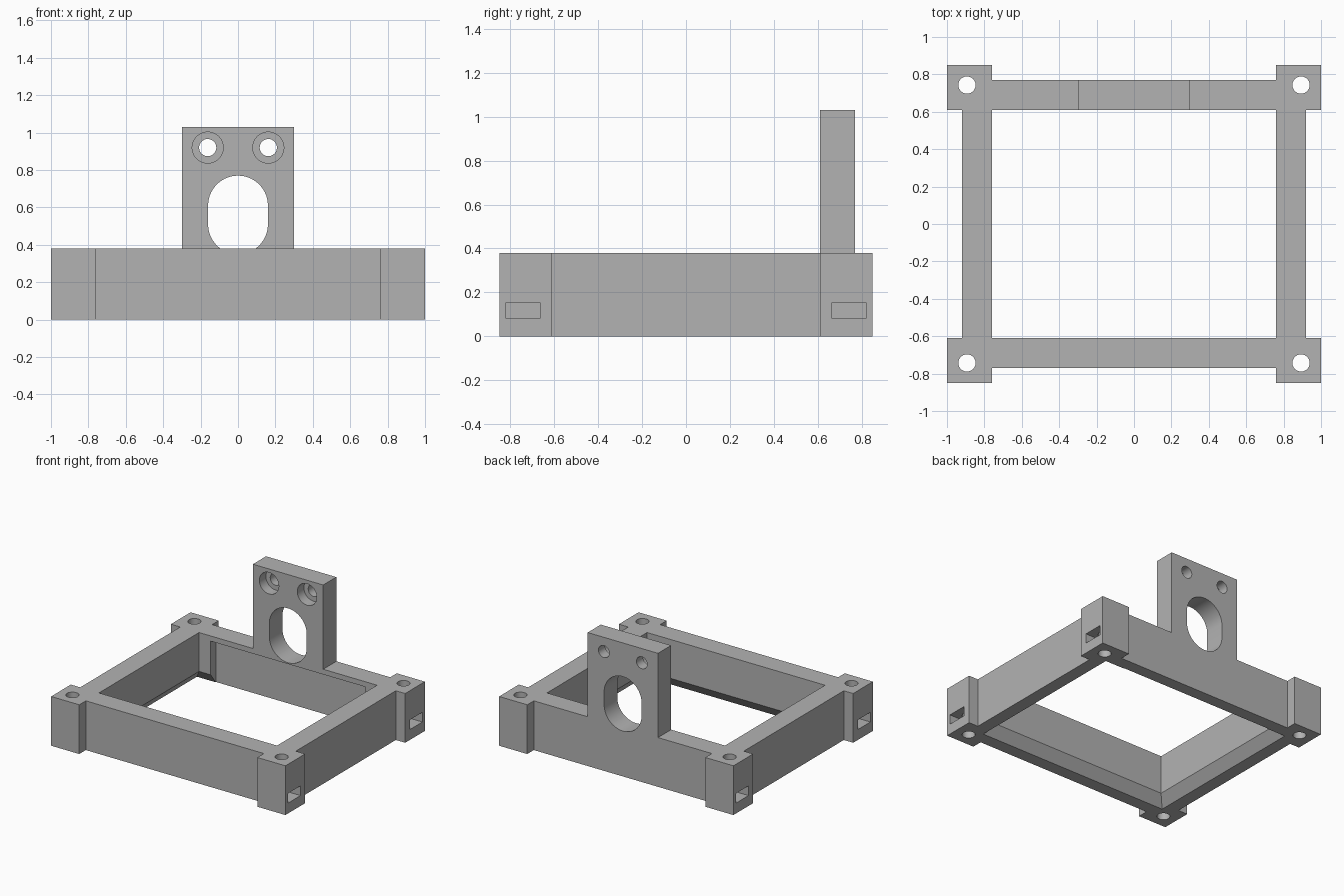
import bpy, bmesh, math

if "Cube" in bpy.data.objects:
    bpy.data.objects.remove(bpy.data.objects["Cube"], do_unlink=True)

grey = bpy.data.materials.new("light_grey")
grey.use_nodes = True
colour = (0.45, 0.45, 0.45, 1)
grey.diffuse_color = colour
grey.node_tree.nodes["Principled BSDF"].inputs["Base Color"].default_value = colour


def loft(name, start, end):
    """Closed solid between two matching loops of points."""
    bm = bmesh.new()
    a = [bm.verts.new(p) for p in start]
    b = [bm.verts.new(p) for p in end]
    bm.faces.new(a)
    bm.faces.new(b)
    for i in range(len(a)):
        j = (i + 1) % len(a)
        bm.faces.new((a[i], a[j], b[j], b[i]))
    bmesh.ops.recalc_face_normals(bm, faces=bm.faces)
    mesh = bpy.data.meshes.new(name)
    bm.to_mesh(mesh)
    bm.free()
    mesh.materials.append(grey)
    obj = bpy.data.objects.new(name, mesh)
    bpy.context.collection.objects.link(obj)
    return obj


def upright(name, outline, z0, z1):
    return loft(name, [(x, y, z0) for x, y in outline], [(x, y, z1) for x, y in outline])


def lengthwise(name, outline, y0, y1):
    return loft(name, [(x, y0, z) for x, z in outline], [(x, y1, z) for x, z in outline])


def rect(x0, x1, y0, y1):
    return [(x0, y0), (x1, y0), (x1, y1), (x0, y1)]


def slot(cx, low, high, r, n=48):
    """Circle, or a round-ended slot when low and high differ."""
    pts = []
    for i in range(n):
        a = 2 * math.pi * (i + 0.5) / n
        pts.append((cx + r * math.cos(a), (high if math.sin(a) > 0 else low) + r * math.sin(a)))
    return pts


def combine(target, tool, operation="DIFFERENCE"):
    tool.hide_render = True
    mod = target.modifiers.new("combine", "BOOLEAN")
    mod.operation = operation
    mod.solver = "EXACT"
    mod.object = tool
    bpy.context.view_layer.objects.active = target
    bpy.ops.object.modifier_apply(modifier=mod.name)
    bpy.data.objects.remove(tool, do_unlink=True)


TOP, IN_X, IN_Y, OUT_X, OUT_Y = 0.38, 0.76, 0.61, 0.92, 0.77
BEVEL, BEVEL_H = 0.06, 0.08

# Frame outline with square corner posts, mirrored from one quarter
quarter = [(OUT_X, IN_Y), (1, IN_Y), (1, 0.85), (IN_X, 0.85), (IN_X, OUT_Y)]
outline = list(quarter)
outline += [(-x, y) for x, y in reversed(quarter)]
outline += [(-x, -y) for x, y in quarter]
outline += [(x, -y) for x, y in reversed(quarter)]
frame = upright("mounting_frame", outline, 0, TOP)

# Upright plate on the back wall
combine(frame, upright("plate", rect(-0.3, 0.3, IN_Y, OUT_Y), 0.2, 1.03), "UNION")

# Central opening with a flared lower edge
combine(frame, upright("opening", rect(-IN_X, IN_X, -IN_Y, IN_Y), -0.1, 1.2))


def flare_loop(d, z):
    return [(x, y, z) for x, y in rect(-IN_X - d, IN_X + d, -IN_Y - d, IN_Y + d)]


combine(frame, loft("flare", flare_loop(2 * BEVEL, -BEVEL_H), flare_loop(-BEVEL, 2 * BEVEL_H)))

# Shallow recess inside the back wall
combine(frame, upright("recess", rect(-0.66, 0.66, 0.5, IN_Y + BEVEL + 0.005), -0.1, 0.34))

# Tall round-ended window in the plate
combine(frame, lengthwise("window", slot(0, 0.51, 0.61, 0.16), 0.4, 1))

for sx in (-1, 1):
    # Counterbored screw holes in the plate
    combine(frame, lengthwise("screw_hole", slot(sx * 0.162, 0.92, 0.92, 0.046), 0.4, 1))
    combine(frame, lengthwise("counterbore", slot(sx * 0.162, 0.92, 0.92, 0.083), 0.4, 0.69))
    for sy in (-1, 1):
        # Vertical bolt hole and side nut slot in each corner post
        cy = sy * 0.743
        combine(frame, upright("bolt_hole", slot(sx * 0.893, cy, cy, 0.046), -0.1, 0.6))
        xs = sorted((sx * 0.815, sx * 1.1))
        combine(frame, upright("nut_slot", rect(*xs, cy - 0.077, cy + 0.077), 0.08, 0.155))

# Smooth bores, sharp edges
bpy.ops.object.select_all(action="DESELECT")
frame.select_set(True)
bpy.context.view_layer.objects.active = frame
bpy.ops.object.shade_smooth_by_angle(angle=math.radians(30))
